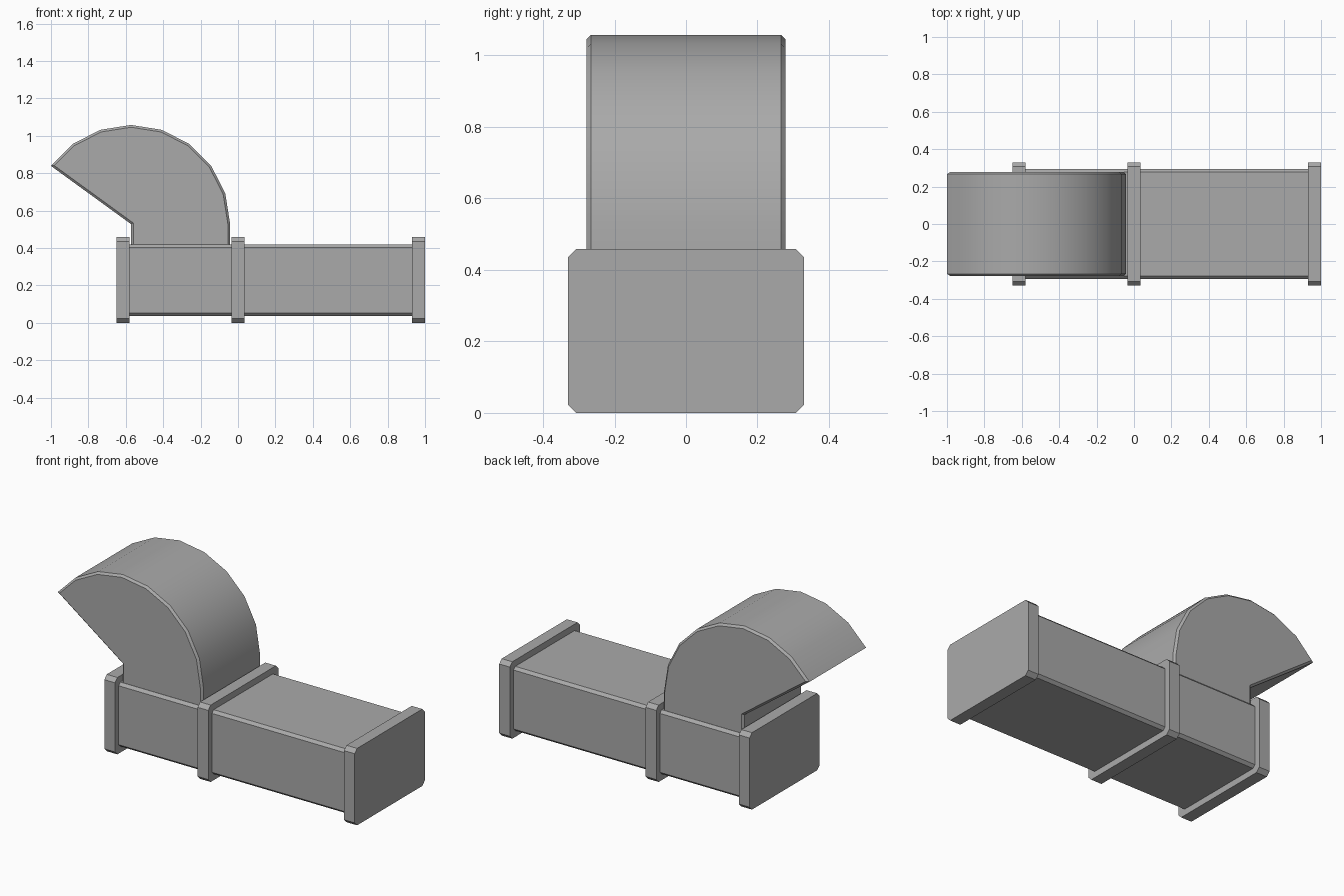
import bpy, bmesh, math

cube = bpy.data.objects.get("Cube")
if cube:
    bpy.data.objects.remove(cube, do_unlink=True)

metal = bpy.data.materials.new("grey metal")
metal.use_nodes = True
grey = (0.4, 0.4, 0.4, 1)
metal.diffuse_color = grey
metal.node_tree.nodes["Principled BSDF"].inputs["Base Color"].default_value = grey


def add_object(name, bm):
    bmesh.ops.recalc_face_normals(bm, faces=bm.faces)
    mesh = bpy.data.meshes.new(name)
    bm.to_mesh(mesh)
    bm.free()
    mesh.materials.append(metal)
    obj = bpy.data.objects.new(name, mesh)
    bpy.context.collection.objects.link(obj)
    return obj


def chamfer(bm, edges, size):
    bmesh.ops.bevel(bm, geom=edges, offset=size, offset_type='OFFSET',
                    segments=1, affect='EDGES', clamp_overlap=True)


def box_section(name, x0, x1, half_width, z0, z1, size):
    """Box along x with its four long edges chamfered."""
    bm = bmesh.new()
    bmesh.ops.create_cube(bm, size=1)
    for v in bm.verts:
        v.co.x = x1 if v.co.x > 0 else x0
        v.co.y = math.copysign(half_width, v.co.y)
        v.co.z = z1 if v.co.z > 0 else z0
    long_edges = [e for e in bm.edges
                  if abs(e.verts[0].co.x - e.verts[1].co.x) > 0.01]
    chamfer(bm, long_edges, size)
    return add_object(name, bm)


# Horizontal duct
box_section("duct", -0.62, 0.97, 0.295, 0.037, 0.42, 0.016)

# Flanges around the duct
for name, x in (("end_flange_right", -0.615), ("middle_flange", 0),
                ("end_flange_left", 0.965)):
    box_section(name, x - 0.035, x + 0.035, 0.33, 0, 0.458, 0.023)

# Curved outlet hood: fan-shaped side profile swept across the width
px, pz, radius, base, half = -0.572, 0.528, 0.53, 0.40, 0.278
profile = [(px, base), (px + radius, base)]
for i in range(9):
    a = math.radians(18 * i)
    profile.append((px + radius * math.cos(a), pz + radius * math.sin(a)))
profile.append((px, pz))

bm = bmesh.new()
side = bm.faces.new([bm.verts.new((x, -half, z)) for x, z in profile])
swept = bmesh.ops.extrude_face_region(bm, geom=[side], use_keep_orig=True)
for item in swept["geom"]:
    if isinstance(item, bmesh.types.BMVert):
        item.co.y = half
bmesh.ops.recalc_face_normals(bm, faces=bm.faces)
rims = [e for e in bm.edges
        if abs(e.verts[0].co.y - e.verts[1].co.y) < 0.01]
chamfer(bm, rims, 0.012)
hood = add_object("outlet_hood", bm)

bpy.ops.object.select_all(action='DESELECT')
hood.select_set(True)
bpy.context.view_layer.objects.active = hood
bpy.ops.object.shade_smooth_by_angle(angle=math.radians(30))
